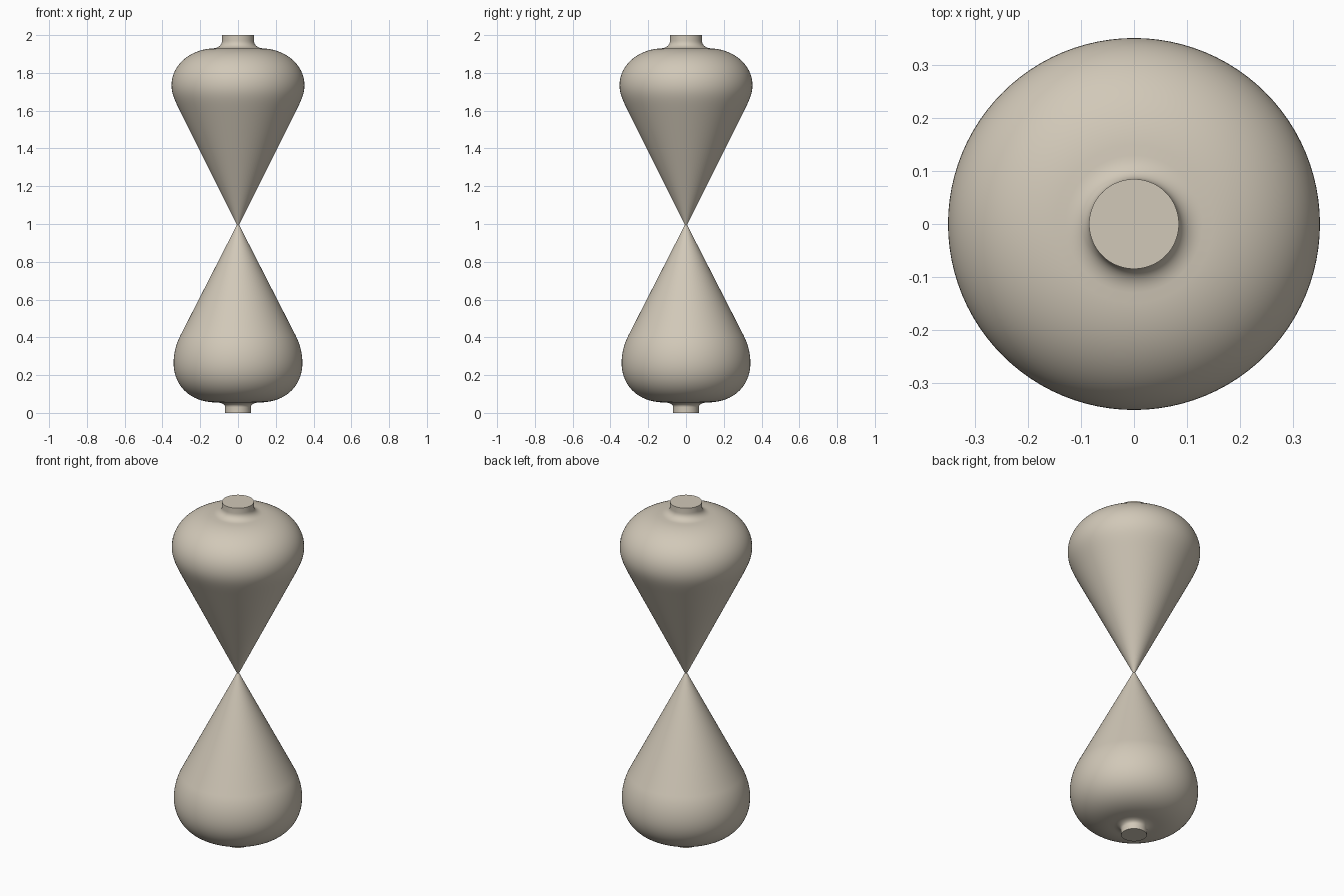
import bpy
import bmesh
import math
from mathutils import Vector
from mathutils.geometry import interpolate_bezier

cube = bpy.data.objects.get("Cube")
if cube:
    bpy.data.objects.remove(cube, do_unlink=True)

SEGMENTS = 96

# Single warm stone colour
stone = bpy.data.materials.new("warm_stone")
stone.use_nodes = True
colour = (0.64, 0.58, 0.48, 1.0)
stone.diffuse_color = colour
stone.node_tree.nodes["Principled BSDF"].inputs["Base Color"].default_value = colour


def curve(a, ha, hb, b, steps):
    """Points along one Bezier span, given as (radius, height) pairs."""
    pts = [Vector((r, 0, z)) for r, z in (a, ha, hb, b)]
    return interpolate_bezier(*pts, steps)


def lathe(name, profile):
    """Spin a profile about z and close its outer end with a flat cap."""
    bm = bmesh.new()
    rings = []
    for p in profile:
        rings.append([bm.verts.new((p.x * math.cos(t), p.x * math.sin(t), p.z))
                      for t in (2 * math.pi * i / SEGMENTS for i in range(SEGMENTS))])
    for low, high in zip(rings, rings[1:]):
        for i in range(SEGMENTS):
            j = (i + 1) % SEGMENTS
            bm.faces.new((low[i], low[j], high[j], high[i]))
    bm.faces.new(rings[-1])
    bmesh.ops.recalc_face_normals(bm, faces=bm.faces)
    mesh = bpy.data.meshes.new(name)
    bm.to_mesh(mesh)
    bm.free()
    # The cap points away from the waist
    if mesh.polygons[-1].normal.z * (profile[-1].z - 1) < 0:
        mesh.flip_normals()
    mesh.materials.append(stone)
    obj = bpy.data.objects.new(name, mesh)
    bpy.context.collection.objects.link(obj)
    bpy.ops.object.select_all(action='DESELECT')
    obj.select_set(True)
    bpy.context.view_layer.objects.active = obj
    bpy.ops.object.shade_smooth_by_angle(angle=math.radians(40))
    return obj


def bulb(name, cone_end, flank, belly, shoulder, flare, neck, end_z):
    """Cone from the waist, rounded belly, flared fillet and short neck."""
    waist = (0.006, 0.995)
    profile = [Vector((waist[0], 0, waist[1]))]
    profile += curve(cone_end, flank[0], flank[1], belly, 10)
    profile += curve(belly, shoulder[0], shoulder[1], flare, 20)[1:]
    # Fillet between the shoulder and the neck
    dr, dz = neck[0] - flare[0], neck[1] - flare[1]
    profile += curve(flare, (flare[0] + 0.55 * dr, flare[1] + 0.05 * dz),
                     (neck[0], neck[1] - 0.6 * dz), neck, 10)[1:]
    profile.append(Vector((neck[0], 0, end_z)))
    return lathe(name, profile)


bulb("upper_bulb", (0.308, 1.60), ((0.335, 1.655), (0.352, 1.69)), (0.352, 1.735),
     ((0.352, 1.84), (0.255, 1.925)), (0.13, 1.93), (0.085, 1.97), 2.0)
bulb("lower_bulb", (0.305, 0.41), ((0.328, 0.365), (0.341, 0.315)), (0.341, 0.265),
     ((0.341, 0.145), (0.255, 0.055)), (0.11, 0.055), (0.068, 0.03), 0.0)
